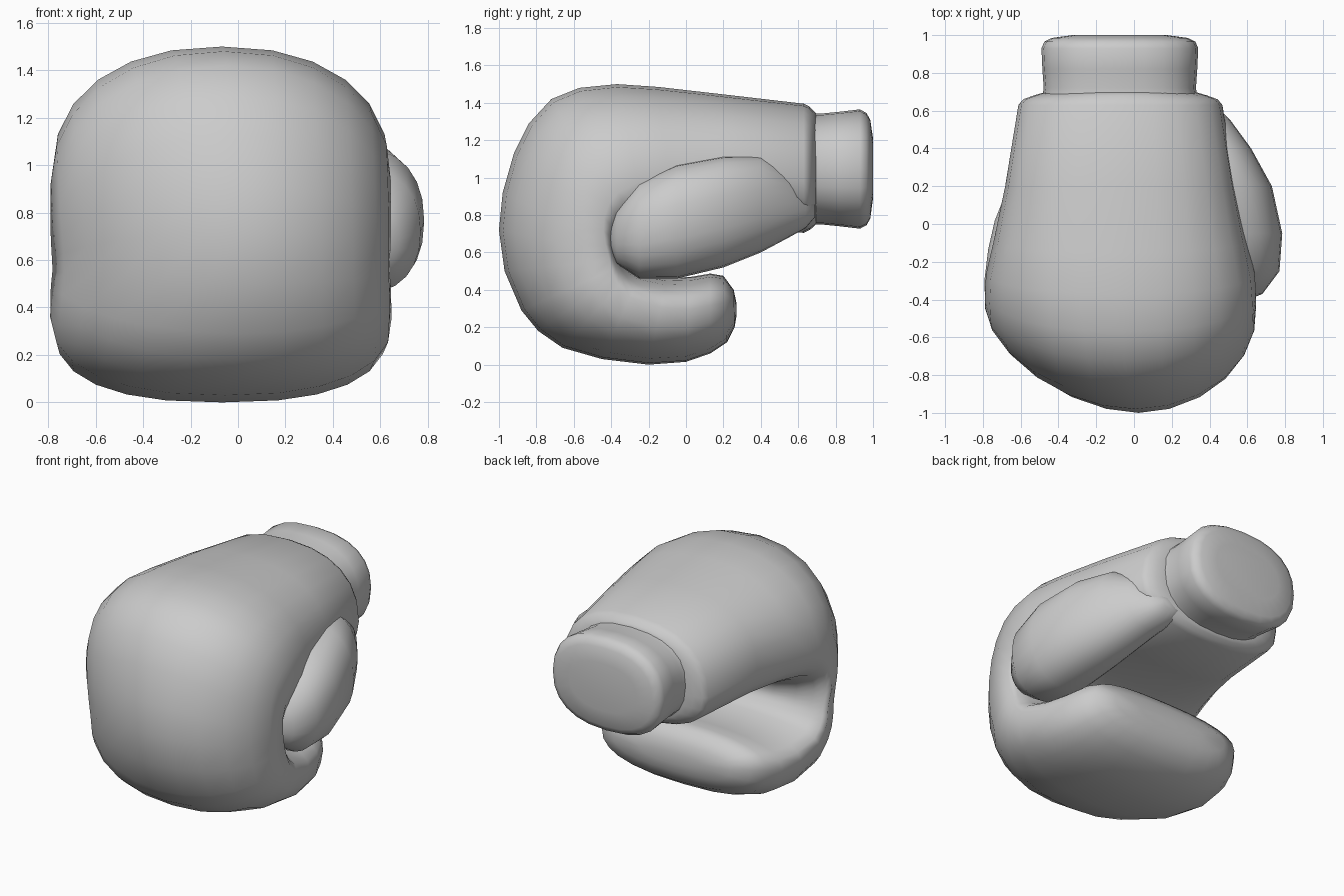
import bpy, bmesh, math
from mathutils import Vector

if "Cube" in bpy.data.objects:
    bpy.data.objects.remove(bpy.data.objects["Cube"])

SEGMENTS = 24


def spow(v, p):
    return math.copysign(abs(v) ** p, v)


def loft(name, stations):
    """Skin rings; station = outer y, z, inner y, z, half width, centre x,
    widest fraction, squareness, sideways lean of the outer side."""
    bm = bmesh.new()
    rings = []
    for oy, oz, iy, iz, hw, cx, frac, square, lean in stations:
        outer, inner = Vector((cx, oy, oz)), Vector((cx, iy, iz))
        mid = inner.lerp(outer, frac)
        ring = []
        for i in range(SEGMENTS):
            a = 2 * math.pi * i / SEGMENTS
            c = spow(math.cos(a), 2 / square)
            s = spow(math.sin(a), 2 / square)
            end = outer if s >= 0 else inner
            x = hw * c + lean * max(s, 0)
            ring.append(bm.verts.new(mid + (end - mid) * abs(s) + Vector((x, 0, 0))))
        rings.append(ring)
    for r0, r1 in zip(rings, rings[1:]):
        for i in range(SEGMENTS):
            j = (i + 1) % SEGMENTS
            bm.faces.new((r0[i], r0[j], r1[j], r1[i]))
    bm.faces.new(rings[0])
    bm.faces.new(rings[-1])
    bmesh.ops.recalc_face_normals(bm, faces=bm.faces)
    for f in bm.faces:
        f.smooth = True
    me = bpy.data.meshes.new(name)
    bm.to_mesh(me)
    bm.free()
    ob = bpy.data.objects.new(name, me)
    bpy.context.collection.objects.link(ob)
    return ob


def hand_section(oy, oz, iy, iz, hw):
    """Knuckles are rounder and lean sideways, the finger flap is squarer."""
    d = Vector((oy - iy, oz - iz)).normalized()
    front, under = max(0, -d.x), max(0, -d.y)
    return (oy, oz, iy, iz, hw, -.072, .40 - .28 * front,
            2.35 - .5 * front + .25 * under, .1 * front ** 2)


# Padded hand: from the wrist shoulder, over the knuckles, curling to the fingertips
hand = [
    (.695, 1.345, .695, .75, .41),
    (.68, 1.36, .68, .735, .46),
    (.66, 1.38, .66, .72, .515),
    (.63, 1.395, .63, .705, .54),
    (.20, 1.445, .20, .72, .61),
    (-.15, 1.485, -.05, .72, .67),
    (-.37, 1.50, -.20, .70, .71),
    (-.57, 1.48, -.27, .68, .718),
    (-.72, 1.42, -.30, .66, .718),
    (-.84, 1.29, -.32, .64, .718),
    (-.92, 1.13, -.33, .62, .718),
    (-.98, .92, -.335, .60, .715),
    (-1.0, .72, -.335, .585, .712),
    (-.97, .50, -.33, .565, .71),
    (-.88, .29, -.315, .545, .715),
    (-.79, .18, -.30, .53, .718),
    (-.66, .09, -.28, .51, .718),
    (-.45, .03, -.24, .49, .72),
    (-.20, .0, -.10, .465, .70),
    (0, .015, .03, .47, .665),
    (.13, .06, .13, .487, .62),
    (.22, .12, .20, .475, .56),
    (.26, .20, .255, .40, .44),
    (.27, .26, .27, .33, .25),
]
loft("padded_hand", [hand_section(*s) for s in hand])

# Wrist cuff: y, top z, bottom z, half width
cuff = [
    (.62, 1.35, .75, .42),
    (.69, 1.342, .75, .408),
    (.72, 1.342, .75, .403),
    (.82, 1.352, .74, .41),
    (.93, 1.365, .727, .415),
    (.965, 1.345, .745, .40),
    (.985, 1.31, .78, .36),
    (1.0, 1.21, .89, .25),
]
loft("wrist_cuff", [(y, t, y, b, w, -.075, .5, 2.4, 0) for y, t, b, w in cuff])

# Thumb on the right side: y, top z, bottom z, inner x, outer x
thumb = [
    (-.41, .73, .63, .49, .58),
    (-.37, .84, .54, .38, .68),
    (-.25, .98, .46, .30, .77),
    (-.05, 1.07, .46, .27, .785),
    (.20, 1.115, .52, .24, .73),
    (.40, 1.12, .60, .21, .62),
    (.55, 1.04, .68, .18, .51),
    (.64, .93, .73, .18, .42),
    (.69, .86, .79, .20, .35),
]
loft("thumb", [(y, t, y, b, (xo - xi) / 2, (xo + xi) / 2, .5, 2.25, 0)
               for y, t, b, xi, xo in thumb])
